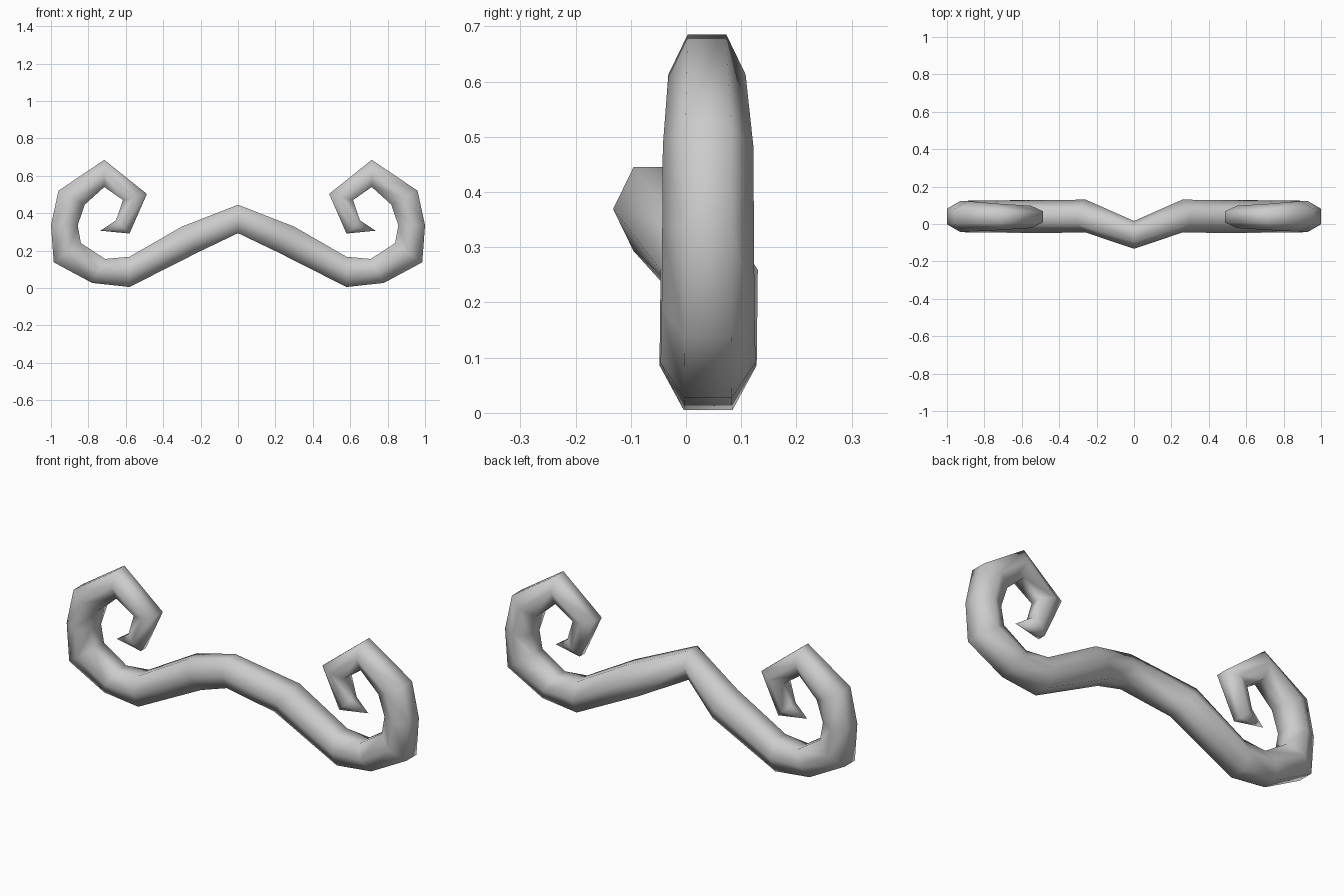
import bpy, bmesh

if "Cube" in bpy.data.objects:
    bpy.data.objects.remove(bpy.data.objects["Cube"])

# Each ring: inner edge (x, z), outer edge (x, z), centre y, half depth
rings = [
    (0.00, 0.445, 0.00, 0.293, -0.058, 0.074),
    (0.30, 0.328, 0.215, 0.19, 0.042, 0.088),
    (0.58, 0.167, 0.58, 0.005, 0.040, 0.088),
    (0.71, 0.155, 0.78, 0.027, 0.040, 0.086),
    (0.84, 0.24, 0.985, 0.137, 0.040, 0.084),
    (0.857, 0.335, 1.00, 0.335, 0.040, 0.083),
    (0.82, 0.445, 0.96, 0.52, 0.040, 0.082),
    (0.715, 0.54, 0.715, 0.685, 0.038, 0.070),
    (0.615, 0.47, 0.487, 0.503, 0.038, 0.060),
    (0.652, 0.362, 0.58, 0.291, 0.038, 0.042),
]
tip = (0.735, 0.038, 0.306)


# Hexagonal ring with flats on the inner and outer edge of the curl
def hex_ring(bm, ix, iz, ox, oz, y, h):
    mx, mz = (ix + ox) / 2, (iz + oz) / 2
    pts = [(ix, y - h / 2, iz), (ix, y + h / 2, iz), (mx, y + h, mz),
           (ox, y + h / 2, oz), (ox, y - h / 2, oz), (mx, y - h, mz)]
    return [bm.verts.new(p) for p in pts]


# Right half of the moustache, open at the mirror plane, pointed at the tip
bm = bmesh.new()
loops = [hex_ring(bm, *r) for r in rings]
for a, b in zip(loops, loops[1:]):
    for i in range(6):
        j = (i + 1) % 6
        bm.faces.new((a[i], a[j], b[j], b[i]))
end = bm.verts.new(tip)
for i in range(6):
    bm.faces.new((loops[-1][i], loops[-1][(i + 1) % 6], end))

# Mirror to the left half
geom = bm.verts[:] + bm.edges[:] + bm.faces[:]
bmesh.ops.mirror(bm, geom=geom, axis='X', merge_dist=0.001)
bmesh.ops.remove_doubles(bm, verts=bm.verts[:], dist=0.001)
bmesh.ops.recalc_face_normals(bm, faces=bm.faces[:])
for f in bm.faces:
    f.smooth = True
mesh = bpy.data.meshes.new("moustache")
bm.to_mesh(mesh)
bm.free()
obj = bpy.data.objects.new("moustache", mesh)
bpy.context.collection.objects.link(obj)
